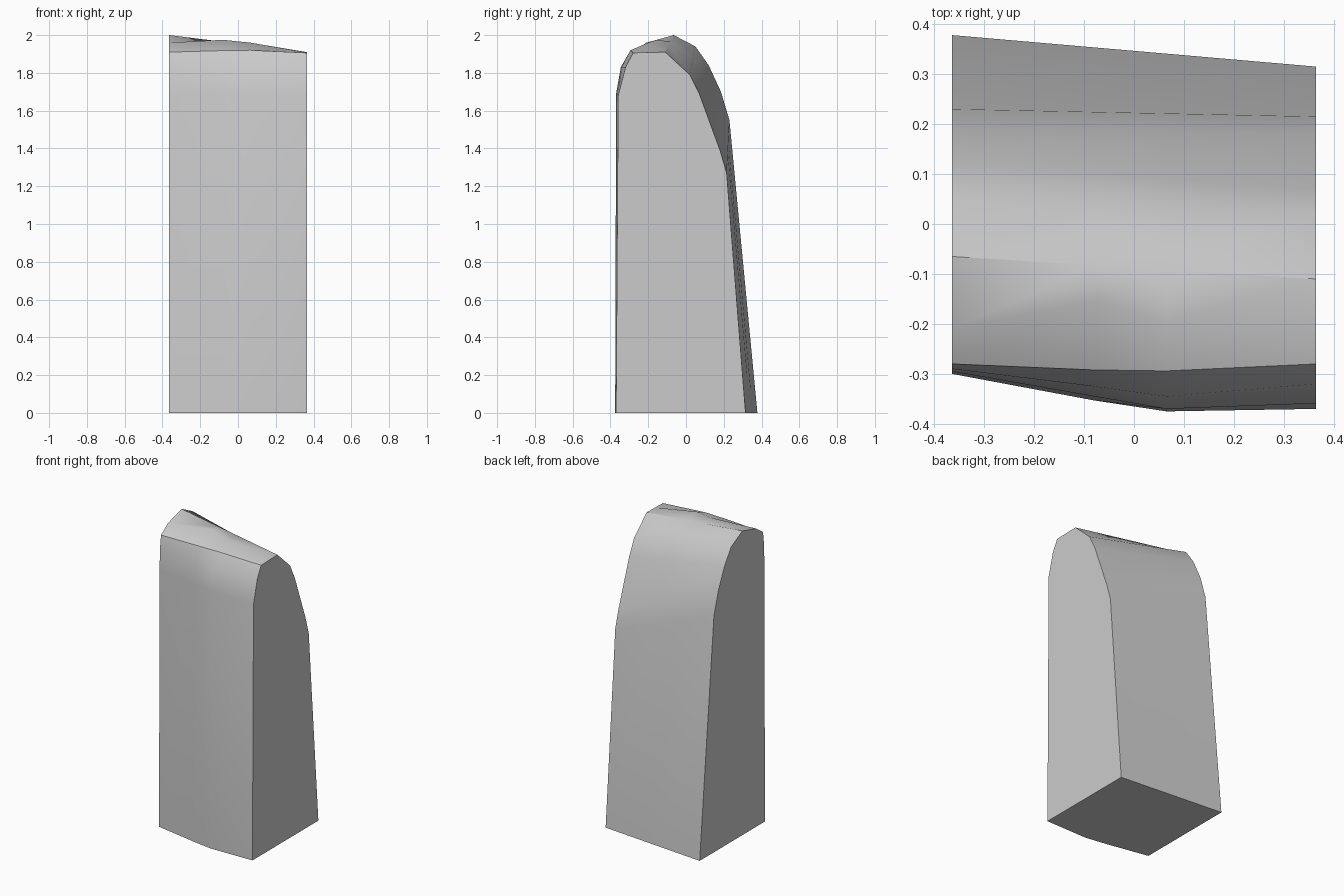
import bpy
import bmesh
import math

cube = bpy.data.objects.get("Cube")
if cube:
    bpy.data.objects.remove(cube, do_unlink=True)

# Single flat colour
grey = bpy.data.materials.new("light_grey")
grey.use_nodes = True
colour = (0.6, 0.6, 0.6, 1)
grey.diffuse_color = colour
grey.node_tree.nodes["Principled BSDF"].inputs["Base Color"].default_value = colour

HALF = 0.364

# Back curve (y, z) from the ridge down to the base, at each end
back_tall = [(-0.065, 2.0), (0.05, 1.94), (0.12, 1.84), (0.185, 1.70), (0.23, 1.55), (0.378, 0)]
back_low = [(-0.11, 1.91), (0.02, 1.79), (0.07, 1.69), (0.18, 1.39), (0.215, 1.27), (0.315, 0)]

# Bulged front (y, z) from the base up to the brow, at four stations along x
fronts = {
    -HALF: [(-0.30, 0), (-0.295, 1.69), (-0.29, 1.83), (-0.28, 1.91), (-0.21, 1.96)],
    -0.08: [(-0.353, 0), (-0.345, 1.69), (-0.325, 1.83), (-0.292, 1.918), (-0.155, 1.975)],
    0.065: [(-0.375, 0), (-0.37, 1.69), (-0.345, 1.83), (-0.294, 1.92), (-0.20, 1.96)],
    HALF: [(-0.37, 0), (-0.359, 1.68), (-0.32, 1.83), (-0.28, 1.906), (-0.20, 1.908)],
}

# Loft the block through the stations
bm = bmesh.new()
rings = []
for x, front in fronts.items():
    t = (x + HALF) / (2 * HALF)
    back = [(a[0] + (b[0] - a[0]) * t, a[1] + (b[1] - a[1]) * t)
            for a, b in zip(back_tall, back_low)]
    rings.append([bm.verts.new((x, y, z)) for y, z in front + back])

for r, s in zip(rings, rings[1:]):
    for i in range(len(r)):
        j = (i + 1) % len(r)
        bm.faces.new((r[i], s[i], s[j], r[j]))
bm.faces.new(rings[0])
bm.faces.new(rings[-1][::-1])
bmesh.ops.recalc_face_normals(bm, faces=bm.faces)

mesh = bpy.data.meshes.new("tapered_block")
bm.to_mesh(mesh)
bm.free()
mesh.materials.append(grey)
block = bpy.data.objects.new("tapered_block", mesh)
bpy.context.collection.objects.link(block)

# Smooth the curved sides, keep the ends and base crisp
bpy.ops.object.select_all(action="DESELECT")
block.select_set(True)
bpy.context.view_layer.objects.active = block
bpy.ops.object.shade_smooth_by_angle(angle=math.radians(32))
